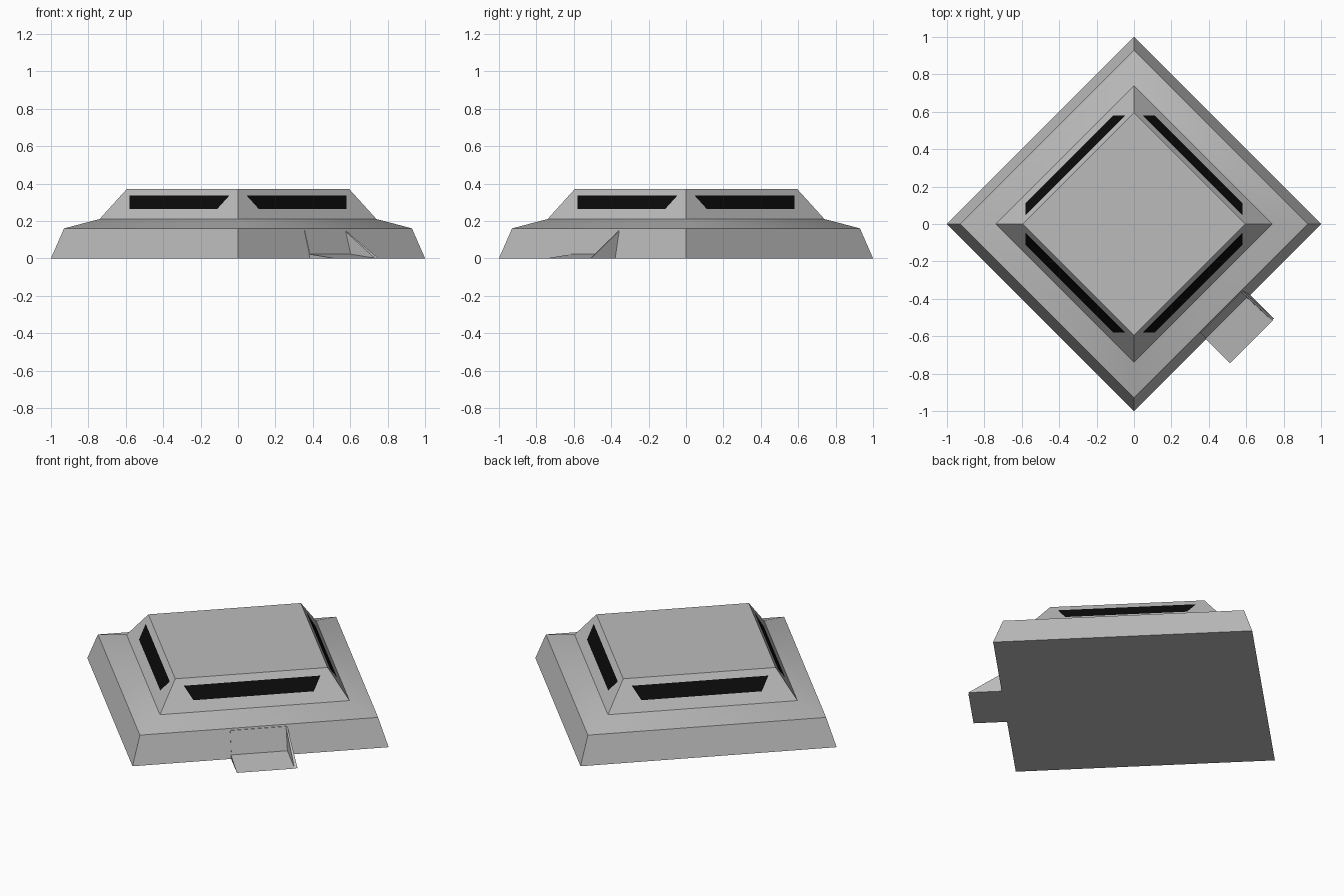
import bpy, bmesh, math
from mathutils import Matrix, Vector

cube = bpy.data.objects.get("Cube")
if cube:
    bpy.data.objects.remove(cube, do_unlink=True)


def make_material(name, color):
    mat = bpy.data.materials.new(name)
    mat.use_nodes = True
    mat.diffuse_color = color
    mat.node_tree.nodes["Principled BSDF"].inputs["Base Color"].default_value = color
    return mat


GREY = make_material("concrete grey", (0.5, 0.5, 0.5, 1))
BLACK = make_material("slit black", (0.003, 0.003, 0.003, 1))


def finish(bm, name, materials=(GREY,), matrix=None):
    bmesh.ops.recalc_face_normals(bm, faces=bm.faces)
    mesh = bpy.data.meshes.new(name)
    bm.to_mesh(mesh)
    bm.free()
    obj = bpy.data.objects.new(name, mesh)
    bpy.context.collection.objects.link(obj)
    for mat in materials:
        mesh.materials.append(mat)
    if matrix:
        obj.matrix_world = matrix
    return obj


# Bunker body: stacked square rings, corners on the x and y axes
RINGS = [(1.0, 0.0), (0.93, 0.16), (0.74, 0.21), (0.595, 0.37)]
SLIT_LOW, SLIT_HIGH, SLIT_END = 0.265, 0.335, 0.58

bm = bmesh.new()
turns = [Matrix.Rotation(math.pi / 2 * i, 3, "Z") for i in range(4)]
rings = [[bm.verts.new(t @ Vector((r, 0, z))) for t in turns] for r, z in RINGS]
bm.faces.new(rings[0])
bm.faces.new(rings[-1])
for low, high in zip(rings[:2], rings[1:3]):
    for i in range(4):
        j = (i + 1) % 4
        bm.faces.new((low[i], low[j], high[j], high[i]))


# Upper walls, each framing a dark slit
def wall_radius(z):
    (r0, z0), (r1, z1) = RINGS[2:]
    return r0 + (r1 - r0) * (z - z0) / (z1 - z0)


rb, rt = wall_radius(SLIT_LOW), wall_radius(SLIT_HIGH)
slit_points = [(SLIT_END, rb - SLIT_END, SLIT_LOW), (rb - SLIT_END, SLIT_END, SLIT_LOW),
               (rt - SLIT_END, SLIT_END, SLIT_HIGH), (SLIT_END, rt - SLIT_END, SLIT_HIGH)]
for i, turn in enumerate(turns):
    j = (i + 1) % 4
    outer = [rings[2][i], rings[2][j], rings[3][j], rings[3][i]]
    inner = [bm.verts.new(turn @ Vector(p)) for p in slit_points]
    for k in range(4):
        n = (k + 1) % 4
        bm.faces.new((outer[k], outer[n], inner[n], inner[k]))
    bm.faces.new(inner).material_index = 1
body = finish(bm, "bunker_body", (GREY, BLACK))
body.select_set(True)
bpy.context.view_layer.objects.active = body
bpy.ops.object.shade_smooth_by_angle(angle=math.radians(30))
body.select_set(False)

# Entrance parts: local x points out of the wall, local y runs along it
ENTRANCE = Matrix.Rotation(-math.pi / 4, 4, "Z")


def hull(name, points):
    bm = bmesh.new()
    for p in points:
        bm.verts.new(p)
    bmesh.ops.convex_hull(bm, input=bm.verts)
    bmesh.ops.dissolve_limit(bm, angle_limit=0.01, verts=bm.verts, edges=bm.edges)
    return finish(bm, name, matrix=ENTRANCE)


def prism(name, profile, y0, y1):
    return hull(name, [(x, y, z) for x, z in profile for y in (y0, y1)])


prism("entrance_door", [(0.65, 0.15), (0.664, 0.15), (0.704, 0.02), (0.69, 0.02)], -0.16, 0.15)
prism("entrance_ramp", [(0.68, 0), (0.68, 0.022), (0.704, 0.022), (0.89, 0)], -0.163, 0.163)
hull("entrance_side_wall", [(0.655, 0.148, 0.15), (0.655, 0.156, 0.15),
                            (0.69, 0.148, 0), (0.69, 0.172, 0),
                            (0.88, 0.156, 0), (0.89, 0.172, 0)])
